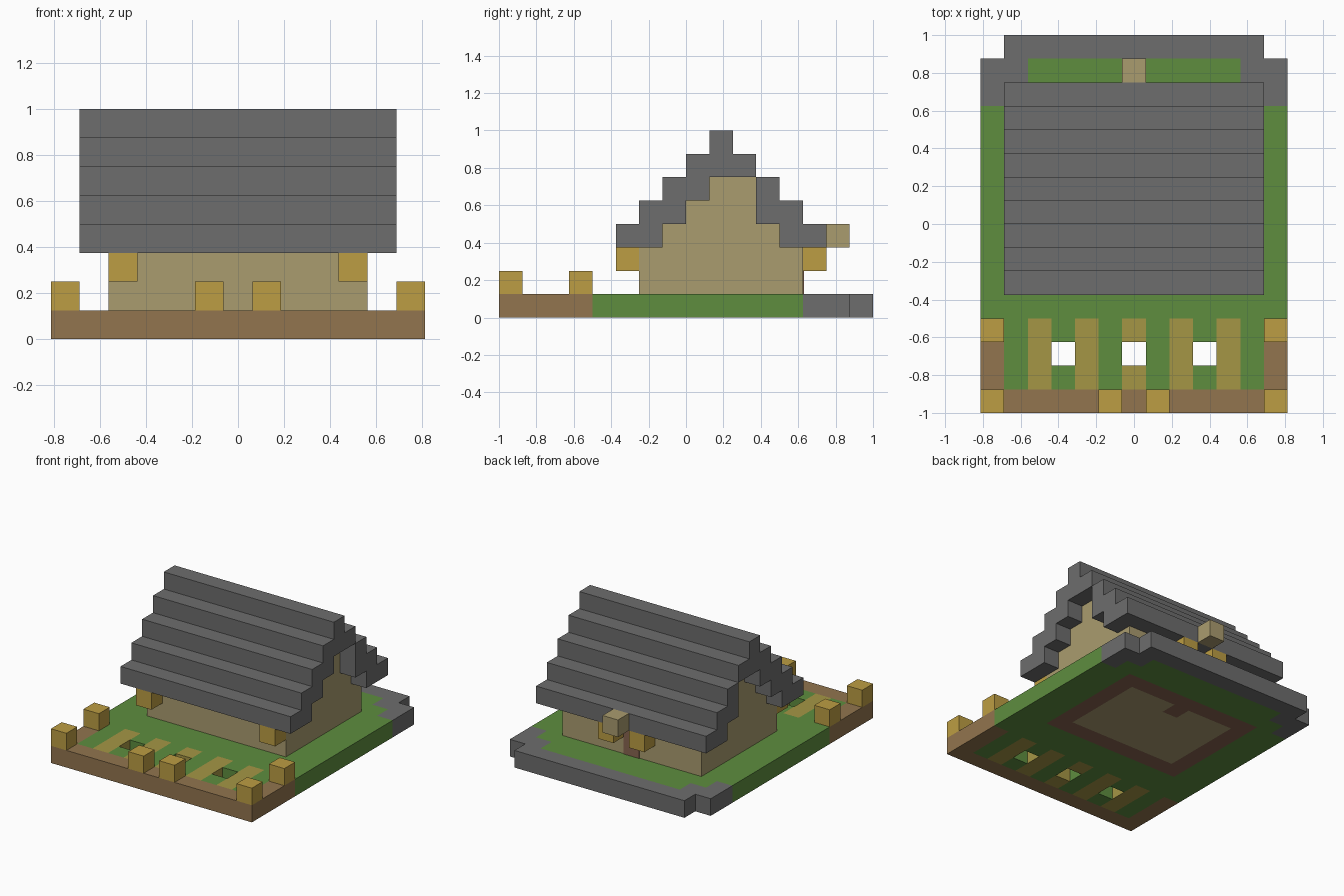
import bpy, bmesh
from mathutils import Vector

if "Cube" in bpy.data.objects:
    bpy.data.objects.remove(bpy.data.objects["Cube"])

U = 0.125  # block size


def material(name, hex_code):
    def lin(c):
        c /= 255
        return c / 12.92 if c <= 0.04045 else ((c + 0.055) / 1.055) ** 2.4
    col = [lin(c) for c in bytes.fromhex(hex_code)] + [1]
    m = bpy.data.materials.new(name)
    m.use_nodes = True
    m.diffuse_color = col
    m.node_tree.nodes["Principled BSDF"].inputs["Base Color"].default_value = col
    return m


grass = material("grass green", "5E8D3F")
earth = material("earth brown", "92754E")
stone = material("slate grey", "6D6D6D")
path = material("path ochre", "A59645")
door_brown = material("door brown", "876450")
plaster = material("plaster beige", "AA9C6F")
gold = material("golden wood", "BC9D43")


def finish(name, bm, mats):
    bmesh.ops.recalc_face_normals(bm, faces=bm.faces)
    me = bpy.data.meshes.new(name)
    bm.to_mesh(me)
    bm.free()
    for m in mats:
        me.materials.append(m)
    ob = bpy.data.objects.new(name, me)
    bpy.context.collection.objects.link(ob)
    return ob


def box(name, centre, size, mat):
    bm = bmesh.new()
    bmesh.ops.create_cube(bm, size=1)
    for v in bm.verts:
        v.co = Vector(a * b for a, b in zip(v.co, size)) + Vector(centre)
    return finish(name, bm, [mat])


def prism(name, profile, half, mat):
    """Extrude a (y, z) profile, given in blocks, along x."""
    bm = bmesh.new()
    face = bm.faces.new([bm.verts.new((-half, y * U, z * U)) for y, z in profile])
    ext = bmesh.ops.extrude_face_region(bm, geom=[face], use_keep_orig=True)
    moved = [g for g in ext["geom"] if isinstance(g, bmesh.types.BMVert)]
    bmesh.ops.translate(bm, verts=moved, vec=(2 * half, 0, 0))
    return finish(name, bm, [mat])


# Ground slab: a grid of blocks, with pits and clipped back corners
def missing(i, j):
    return (j == 2 and abs(i) in (0, 3)) or (j == 15 and abs(i) == 6)


def ground_colour(i, j):
    i = abs(i)
    if j == 0 or (i == 6 and j < 4):
        return 1                                   # earth border
    if j < 4 and i in (0, 2, 4):
        return 3                                   # path strips
    if j == 15 or (j == 14 and i > 4) or (j == 13 and i == 6):
        return 2                                   # stone edging
    if i <= 4 and 6 <= j <= 12:                    # house footing and floor
        return 4 if i == 4 or j in (6, 12) or (i == 0 and j == 11) else 5
    return 0


def cell(p):
    return round(p.x / U), int((p.y + 1) // U)


bm = bmesh.new()
bmesh.ops.create_grid(bm, x_segments=13, y_segments=16, size=1)
for v in bm.verts:
    v.co.x *= 6.5 * U
gone = [f for f in bm.faces if missing(*cell(f.calc_center_median()))]
bmesh.ops.delete(bm, geom=gone, context="FACES")
ext = bmesh.ops.extrude_face_region(bm, geom=bm.faces[:], use_keep_orig=True)
bmesh.ops.translate(bm, vec=(0, 0, U),
                    verts=[g for g in ext["geom"] if isinstance(g, bmesh.types.BMVert)])
bmesh.ops.recalc_face_normals(bm, faces=bm.faces)
for f in bm.faces:
    f.material_index = ground_colour(*cell(f.calc_center_median() - f.normal * 0.03))
finish("ground", bm, [grass, earth, stone, path, door_brown, plaster])

# Stepped underside shared by the roof and the gable walls
under = [(-1, 3), (-1, 4), (0, 4), (0, 5), (1, 5), (1, 6),
         (3, 6), (3, 4), (4, 4), (4, 3)]
prism("house_walls", [(-2, 1), (-2, 3)] + under + [(5, 3), (5, 1)], 4.5 * U, plaster)

# Stepped roof: equal steps up the front and down the back
front = [(k - 3, 3 + k + h) for k in range(5) for h in (0, 1)]
back = [(3 - y, z) for y, z in reversed(front)]
prism("roof", front + back + under[::-1], 5.5 * U, stone)

# Door on the back wall and the lamp block over it
box("door", (0, 5 * U + 0.003, 2 * U), (U, 0.006, 2 * U), door_brown)
box("door_sign_block", (0, 6.5 * U, 3.5 * U), (U, U, U), plaster)

# Mirrored golden blocks: fence posts, front eave brackets, door brackets
for side, s in (("right", -1), ("left", 1)):
    for name, x, y, z in (("front_corner_post", 6, -7.5, 1.5),
                          ("gate_post", 1, -7.5, 1.5),
                          ("rear_fence_post", 6, -4.5, 1.5),
                          ("eave_bracket", 4, -2.5, 2.5),
                          ("door_bracket", 1, 5.5, 2.5)):
        box(f"{side}_{name}", (s * x * U, y * U, z * U), (U, U, U), gold)
